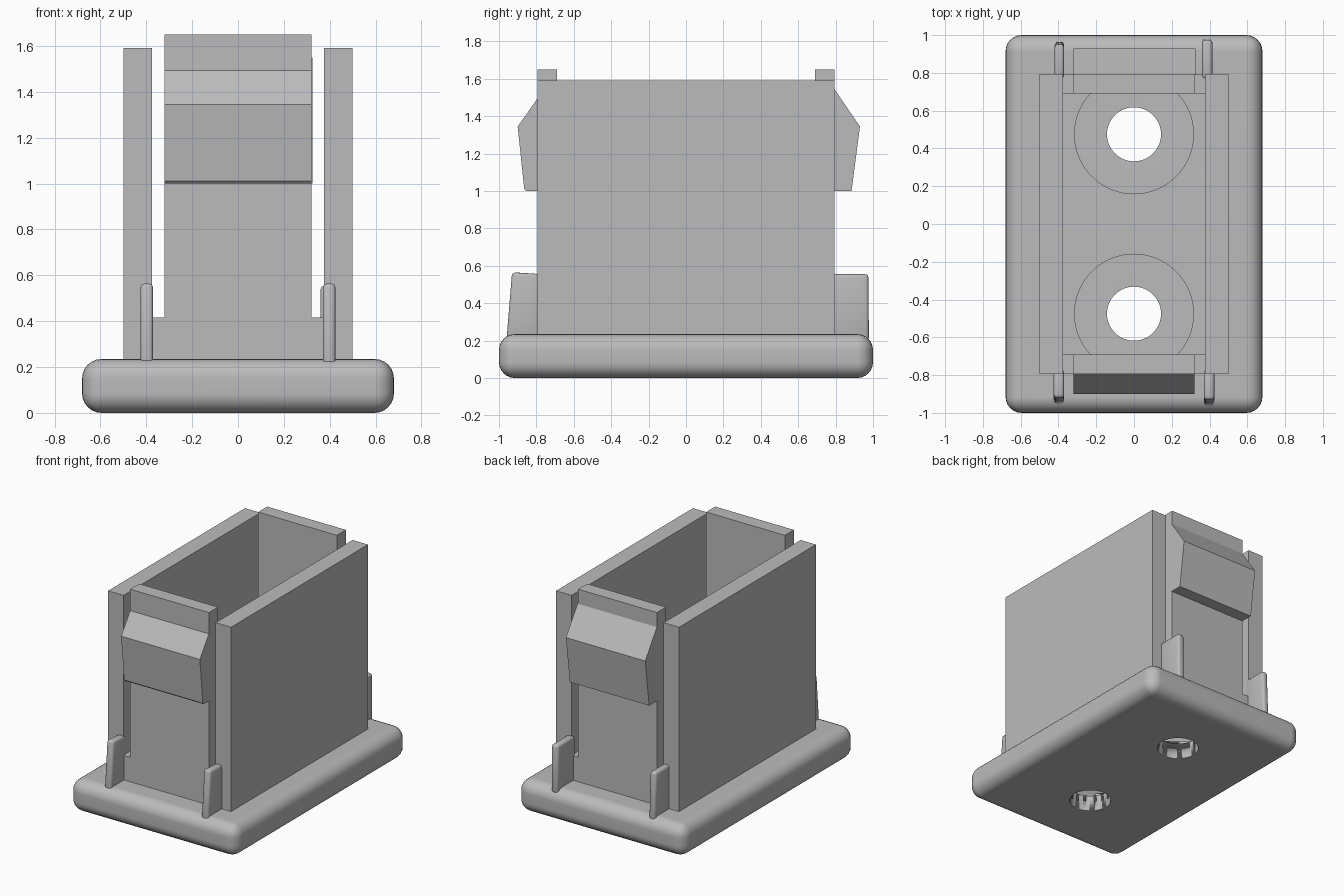
import bpy
import bmesh
from mathutils import Matrix, Vector

default = bpy.data.objects.get("Cube")
if default:
    bpy.data.objects.remove(default, do_unlink=True)

grey = bpy.data.materials.new("plain grey")
grey.use_nodes = True
grey.diffuse_color = (0.5, 0.5, 0.5, 1)
grey.node_tree.nodes["Principled BSDF"].inputs["Base Color"].default_value = (0.5, 0.5, 0.5, 1)


def finish(name, bm, smooth=False):
    bmesh.ops.recalc_face_normals(bm, faces=bm.faces)
    mesh = bpy.data.meshes.new(name)
    bm.to_mesh(mesh)
    bm.free()
    mesh.materials.append(grey)
    obj = bpy.data.objects.new(name, mesh)
    bpy.context.collection.objects.link(obj)
    if smooth:
        bpy.ops.object.select_all(action="DESELECT")
        obj.select_set(True)
        bpy.context.view_layer.objects.active = obj
        bpy.ops.object.shade_smooth_by_angle(angle=0.7)
    return obj


def box(name, low, high, bevel=0.0):
    low, high = Vector(low), Vector(high)
    bm = bmesh.new()
    bmesh.ops.create_cube(bm, size=1)
    bmesh.ops.scale(bm, vec=high - low, verts=bm.verts)
    bmesh.ops.translate(bm, vec=(low + high) / 2, verts=bm.verts)
    if bevel:
        bmesh.ops.bevel(bm, geom=bm.edges[:], offset=bevel, segments=6, profile=0.5, affect="EDGES")
    return finish(name, bm, bevel > 0)


def extrude_x(name, profile, x0, x1, round_outer=0.0):
    """Closed (y, z) outline pushed along x, optionally with rounded edges."""
    bm = bmesh.new()
    face = bm.faces.new([bm.verts.new((x0, y, z)) for y, z in profile])
    result = bmesh.ops.extrude_face_region(bm, geom=[face])
    moved = [v for v in result["geom"] if isinstance(v, bmesh.types.BMVert)]
    bmesh.ops.translate(bm, vec=(x1 - x0, 0, 0), verts=moved)
    if round_outer:
        bmesh.ops.bevel(bm, geom=bm.edges[:], offset=round_outer, segments=3, profile=0.5, affect="EDGES")
    return finish(name, bm, round_outer > 0)


# Rounded base plate with two stepped screw holes
base = box("base_plate", (-0.68, -1, 0), (0.68, 1, 0.235), 0.085)
for y in (-0.475, 0.475):
    for radius, bottom in ((0.143, -0.1), (0.315, 0.12)):
        bm = bmesh.new()
        bmesh.ops.create_cone(bm, cap_ends=True, segments=64, radius1=radius, radius2=radius, depth=0.5,
                              matrix=Matrix.Translation((0, y, bottom + 0.25)))
        cutter = finish("hole_cutter", bm, True)
        cutter.hide_render = True
        cut = base.modifiers.new("hole", "BOOLEAN")
        cut.operation = "DIFFERENCE"
        cut.object = cutter
        bpy.context.view_layer.objects.active = base
        bpy.ops.object.modifier_apply(modifier=cut.name)
        bpy.data.objects.remove(cutter, do_unlink=True)
weighted = base.modifiers.new("even shading", "WEIGHTED_NORMAL")
weighted.keep_sharp = True

# Side walls
for name, x0, x1 in (("right_wall", -0.5, -0.375), ("left_wall", 0.375, 0.5)):
    box(name, (x0, -0.795, 0.15), (x1, 0.795, 1.59))

# Spring clips: wide foot, upright tongue and wedge-shaped catch
catches = {
    "front": (-1, 0.32, ((0.79, 1.5), (0.9, 1.345), (0.865, 1.01), (0.855, 1.0), (0.79, 1.0))),
    "back": (1, 0.325, ((0.79, 1.55), (0.93, 1.345), (0.885, 1.0), (0.79, 1.0))),
}
for end, (side, right_edge, outline) in catches.items():
    y0, y1 = sorted((side * 0.69, side * 0.795))
    box(end + "_clip_foot", (-0.376, y0, 0.12), (0.376, y1, 0.415))
    box(end + "_clip_tongue", (-0.32, y0, 0.4), (0.32, y1, 1.65))
    extrude_x(end + "_clip_catch", [(side * y, z) for y, z in outline], -0.32, right_edge)

# Thin rounded guide fins at the four wall ends: inner x, outer x, foot y, top y, top z
fins = {
    "front_right_fin": (-0.425, -0.37, -0.95, -0.92, 0.565),
    "front_left_fin": (0.37, 0.425, -0.96, -0.93, 0.565),
    "back_right_fin": (-0.42, -0.37, 0.965, 0.95, 0.555),
    "back_left_fin": (0.36, 0.415, 0.978, 0.975, 0.555),
}
for name, (x0, x1, foot, tip, top) in fins.items():
    wall = 0.77 if foot > 0 else -0.77
    extrude_x(name, [(wall, 0.2), (foot, 0.2), (tip, top), (wall, 0.555)], x0, x1, 0.018)
